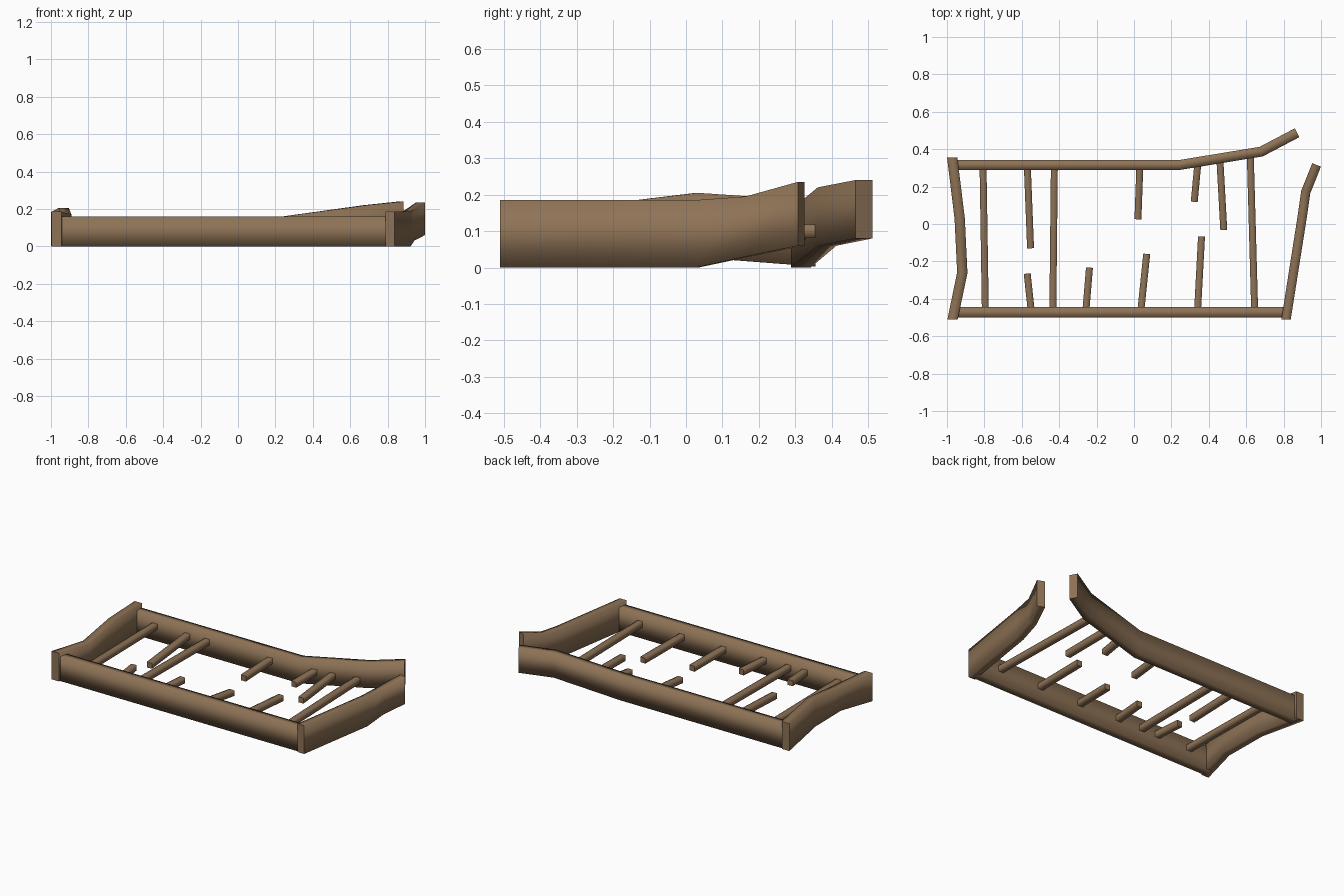
import bpy, bmesh
from mathutils import Vector

if "Cube" in bpy.data.objects:
    bpy.data.objects.remove(bpy.data.objects["Cube"])

wood = bpy.data.materials.new("weathered brown wood")
wood.diffuse_color = (0.27, 0.17, 0.093, 1)
wood.use_nodes = True
wood.node_tree.nodes["Principled BSDF"].inputs["Base Color"].default_value = wood.diffuse_color


def board(name, path, width, square=()):
    """Sweep a rectangle along points (x, y, bottom, top); square ends are cut along x."""
    pts = [Vector(p[:2]) for p in path]
    dirs = [(b - a).normalized() for a, b in zip(pts, pts[1:])]
    bm = bmesh.new()
    rings = []
    for i, (x, y, lo, hi) in enumerate(path):
        a, b = dirs[max(i - 1, 0)], dirs[min(i, len(dirs) - 1)]
        d = (a + b).normalized()
        side = Vector((-d.y, d.x)) * (width / 2 / d.dot(a))
        if i in square:
            side = Vector((width / 2 if side.x > 0 else -width / 2, 0))
        corners = [(side, lo), (-side, lo), (-side, hi), (side, hi)]
        rings.append([bm.verts.new((x + s.x, y + s.y, z)) for s, z in corners])
    sides = []
    for r, s in zip(rings, rings[1:]):
        for k in range(4):
            sides.append(bm.faces.new((r[k], r[(k + 1) % 4], s[(k + 1) % 4], s[k])))
    caps = [bm.faces.new(rings[0]), bm.faces.new(rings[-1])]
    bmesh.ops.recalc_face_normals(bm, faces=bm.faces[:])
    # long sides shade softly, sawn ends stay crisp
    for f in sides:
        f.smooth = True
    for f in caps:
        for e in f.edges:
            e.smooth = False
    me = bpy.data.meshes.new(name)
    bm.to_mesh(me)
    bm.free()
    me.materials.append(wood)
    ob = bpy.data.objects.new(name, me)
    bpy.context.collection.objects.link(ob)
    return ob


# outer frame
board("front_board", [(-0.96, -0.473, 0, 0.16), (0.81, -0.473, 0, 0.16)], 0.056)
board("back_board", [(-0.96, 0.315, 0, 0.16), (0.24, 0.315, 0, 0.16),
                     (0.68, 0.387, 0.06, 0.22), (0.872, 0.488, 0.08, 0.24)], 0.053)
board("left_board", [(-0.97, -0.51, 0, 0.185), (-0.918, -0.26, 0.02, 0.17),
                     (-0.932, 0.03, 0.028, 0.205), (-0.972, 0.355, 0.003, 0.183)],
      0.055, square=(0, 3))
board("right_board", [(0.813, -0.51, 0, 0.185), (0.898, 0.03, 0, 0.185),
                      (0.918, 0.17, 0.03, 0.195), (0.976, 0.316, 0.06, 0.235)],
      0.05, square=(0,))

# slats: start x, y, end x, y, height at start and end
T = 0.018
SLATS = {
    "full_slat": [(-0.795, -0.46, -0.807, 0.30, 0.095, 0.095),
                  (-0.434, -0.46, -0.426, 0.30, 0.095, 0.095),
                  (0.645, -0.46, 0.622, 0.36, 0.095, 0.10)],
    "broken_back_slat": [(-0.57, 0.30, -0.553, -0.13, 0.095, 0.065),
                         (0.031, 0.30, 0.021, 0.025, 0.095, 0.075),
                         (0.34, 0.31, 0.322, 0.118, 0.095, 0.08),
                         (0.46, 0.33, 0.48, -0.032, 0.095, 0.075)],
    "broken_front_slat": [(-0.55, -0.46, -0.571, -0.265, 0.095, 0.10),
                          (-0.257, -0.46, -0.238, -0.233, 0.095, 0.095),
                          (0.037, -0.46, 0.068, -0.16, 0.09, 0.065),
                          (0.34, -0.46, 0.361, -0.067, 0.09, 0.075)],
}
for name, rows in SLATS.items():
    for i, (x0, y0, x1, y1, z0, z1) in enumerate(rows):
        board(f"{name}_{i + 1}", [(x0, y0, z0 - T, z0 + T), (x1, y1, z1 - T, z1 + T)], 0.037)
